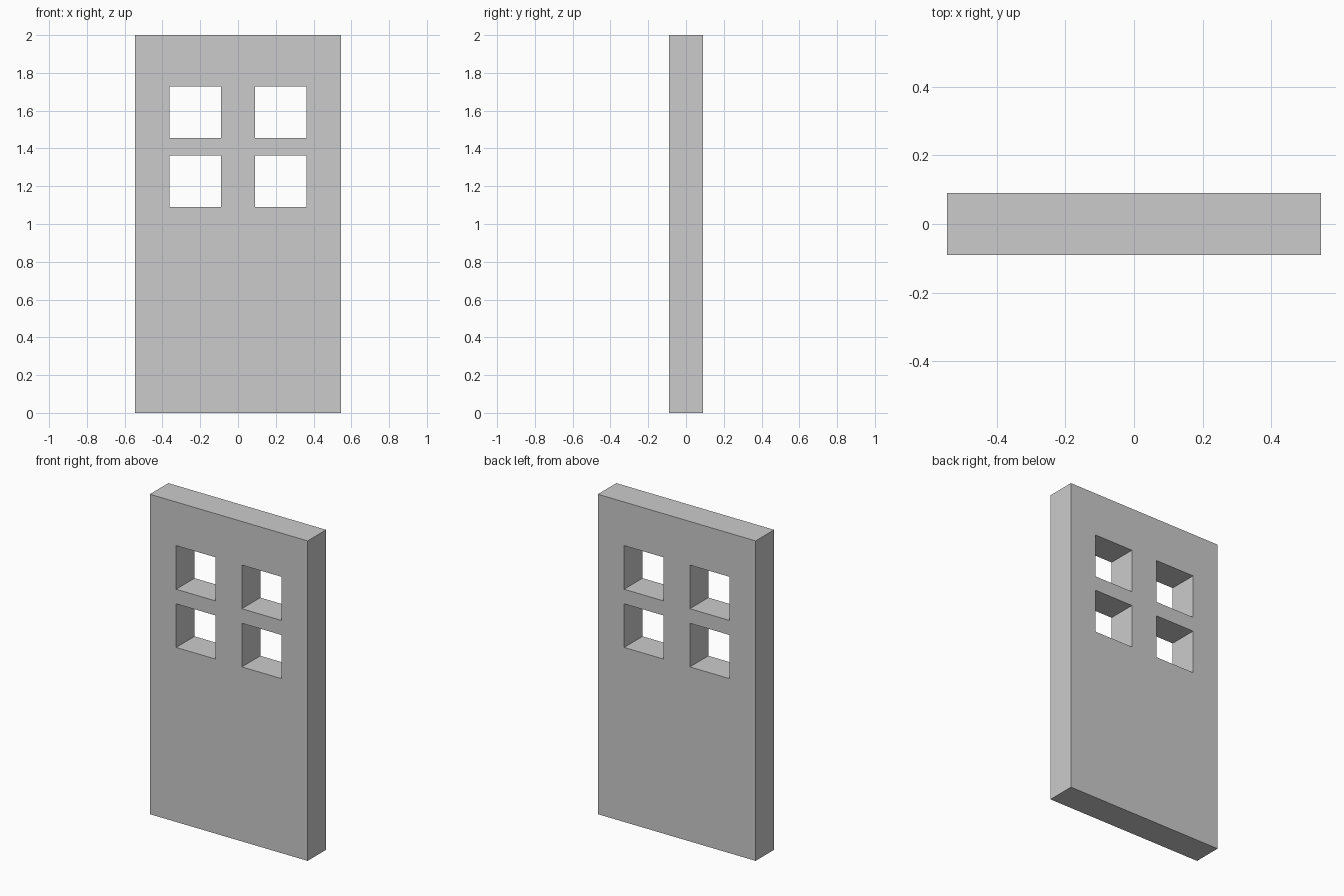
import bpy, bmesh

if "Cube" in bpy.data.objects:
    bpy.data.objects.remove(bpy.data.objects["Cube"])

U = 1 / 11                            # layout unit: door is 12 x 2 x 22 units
XS = [-6, -4, -1, 1, 4, 6]            # column lines
ZS = [0, 12, 15, 16, 19, 22]          # row lines
WINDOWS = {(c, r) for c in (1, 3) for r in (1, 3)}

bm = bmesh.new()

# Front face as a grid, leaving out the four window cells
grid = [[bm.verts.new((x * U, -U, z * U)) for z in ZS] for x in XS]
front = []
for c in range(len(XS) - 1):
    for r in range(len(ZS) - 1):
        if (c, r) not in WINDOWS:
            front.append(bm.faces.new((grid[c][r], grid[c + 1][r],
                                       grid[c + 1][r + 1], grid[c][r + 1])))

# Thickness: extrude to the back, which also makes the window reveals
ext = bmesh.ops.extrude_face_region(bm, geom=front, use_keep_orig=True)
back = [g for g in ext["geom"] if isinstance(g, bmesh.types.BMVert)]
bmesh.ops.translate(bm, verts=back, vec=(0, 2 * U, 0))
bmesh.ops.recalc_face_normals(bm, faces=bm.faces)

mesh = bpy.data.meshes.new("door_panel")
bm.to_mesh(mesh)
bm.free()
door = bpy.data.objects.new("door_panel", mesh)
bpy.context.collection.objects.link(door)
